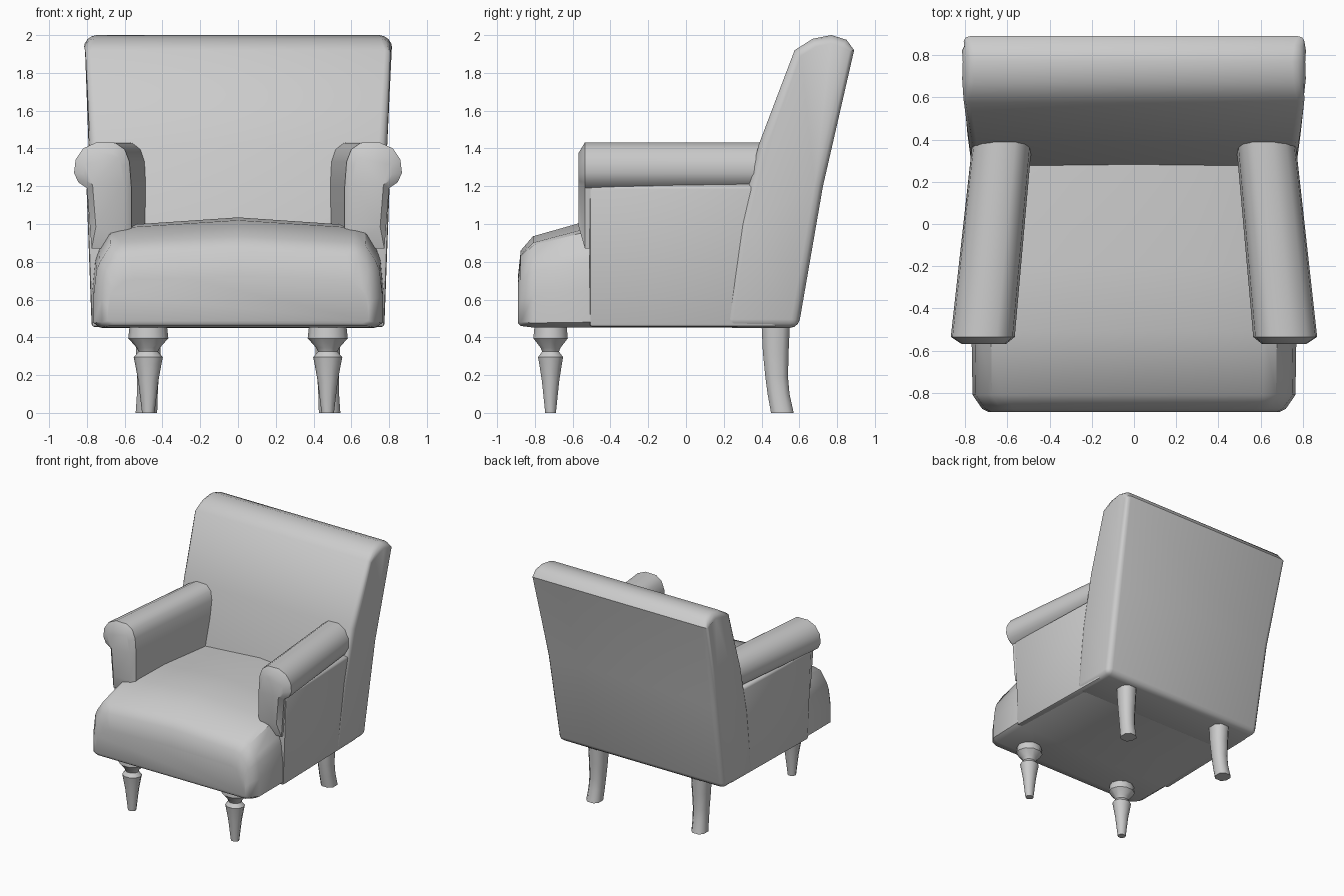
import bpy, bmesh, math
from mathutils import Vector

if "Cube" in bpy.data.objects:
    bpy.data.objects.remove(bpy.data.objects["Cube"])


def finish(name, bm, mirror=False, bevel=0.0, segments=3, angle=40):
    """Turn a bmesh into a named, modified and shaded object."""
    bmesh.ops.recalc_face_normals(bm, faces=bm.faces)
    me = bpy.data.meshes.new(name)
    bm.to_mesh(me)
    bm.free()
    ob = bpy.data.objects.new(name, me)
    bpy.context.collection.objects.link(ob)
    if bevel:
        m = ob.modifiers.new("Bevel", 'BEVEL')
        m.width, m.segments = bevel, segments
        m.limit_method, m.angle_limit = 'ANGLE', math.radians(60)
    if mirror:
        m = ob.modifiers.new("Mirror", 'MIRROR')
        m.use_mirror_merge = False
    bpy.ops.object.select_all(action='DESELECT')
    ob.select_set(True)
    bpy.context.view_layer.objects.active = ob
    bpy.ops.object.convert(target='MESH')
    bpy.ops.object.shade_smooth_by_angle(angle=math.radians(angle))
    return ob


def loft(rings):
    """Skin a list of equal-length point rings and cap both ends."""
    bm = bmesh.new()
    rows = [[bm.verts.new(p) for p in r] for r in rings]
    n = len(rows[0])
    for a, b in zip(rows, rows[1:]):
        for i in range(n):
            j = (i + 1) % n
            bm.faces.new((a[i], a[j], b[j], b[i]))
    bm.faces.new(rows[0])
    bm.faces.new(rows[-1])
    return bm


# Seat: domed cross-section swept from front to back
half = [(0.95, 0), (1, 0.05), (1, 0.35), (0.98, 0.62), (0.955, 0.72),
        (0.88, 0.90), (0.80, 0.93), (0.4, 0.965)]
section = half + [(0, 1)] + [(-u, t) for u, t in reversed(half)]
stations = [(-0.89, 0.69, 0.475, 0.72), (-0.875, 0.72, 0.46, 0.86),
            (-0.81, 0.765, 0.452, 0.935), (-0.51, 0.77, 0.452, 1.02),
            (-0.2, 0.755, 0.452, 1.035), (0.5, 0.72, 0.452, 1.0)]
finish("seat", loft([[(u * w, y, zb + t * (zt - zb)) for u, t in section]
                     for y, w, zb, zt in stations]))

# Backrest: side profile widened towards the top, rounded edges
profile = [(0.20, 0.45), (0.595, 0.45), (0.725, 1.2), (0.89, 1.92),
           (0.85, 1.975), (0.77, 2.0), (0.67, 1.98), (0.575, 1.92),
           (0.385, 1.42), (0.28, 1.0)]


def back_width(z):
    if z > 1.93:
        return 0.822 - (z - 1.93) * 0.4
    return 0.765 + 0.02 * (z - 0.45) + max(0, z - 1.3) * 0.045


finish("backrest", loft([[(s * back_width(z), y, z) for y, z in profile]
                         for s in (-1, 1)]), bevel=0.045)

# Rolled arms: scroll section swept backwards and inwards
scroll = [(0.565, 0.87), (0.565, 1.2), (0.575, 1.33), (0.60, 1.395),
          (0.65, 1.43), (0.75, 1.432), (0.82, 1.40), (0.86, 1.34),
          (0.868, 1.27), (0.845, 1.22), (0.80, 1.19), (0.775, 0.87)]


def arm_ring(y, shrink):
    t = (y + 0.535) / 0.935
    ring = []
    for x, z in scroll:
        x = 0.70 + (x - 0.70) * shrink
        z = 1.25 + (z - 1.25) * shrink
        ring.append((x - max(0, t) * (0.083 + 0.07 * (x - 0.57)), y, z))
    return ring


finish("arm", loft([arm_ring(-0.568, 0.7), arm_ring(-0.535, 1),
                    arm_ring(0.40, 1)]), mirror=True)

# Side panels below the arms
finish("side_panel", loft([
    [(0.58, -0.51, 0.455), (0.775, -0.51, 0.455), (0.803, -0.51, 1.2), (0.62, -0.51, 1.28)],
    [(0.52, 0.48, 0.455), (0.755, 0.48, 0.455), (0.77, 0.40, 1.2), (0.53, 0.36, 1.28)]]),
    mirror=True, bevel=0.015, segments=2)

# Turned front legs
turning = [(0.095, 0.47), (0.103, 0.395), (0.06, 0.345), (0.05, 0.325),
           (0.075, 0.295), (0.068, 0.26), (0.052, 0.17), (0.032, 0.0)]
sides = 10
finish("front_leg", loft([[(0.475 + r * 1.03 * math.cos(2 * math.pi * k / sides),
                            -0.717 + r * 0.93 * math.sin(2 * math.pi * k / sides), z)
                           for k in range(sides)] for r, z in turning]), mirror=True)

# Curved back legs: rounded-square section kicking backwards
path = [(0.475, 0.475, 0.47, 0.075), (0.475, 0.475, 0.32, 0.068),
        (0.477, 0.48, 0.19, 0.06), (0.48, 0.49, 0.10, 0.058), (0.485, 0.51, 0.0, 0.06)]
corners = [(1, -.5), (1, .5), (.5, 1), (-.5, 1), (-1, .5), (-1, -.5), (-.5, -1), (.5, -1)]
finish("back_leg", loft([[(cx + a * r * 0.95, cy + b * r, z) for a, b in corners]
                         for cx, cy, z, r in path]), mirror=True, angle=50)
